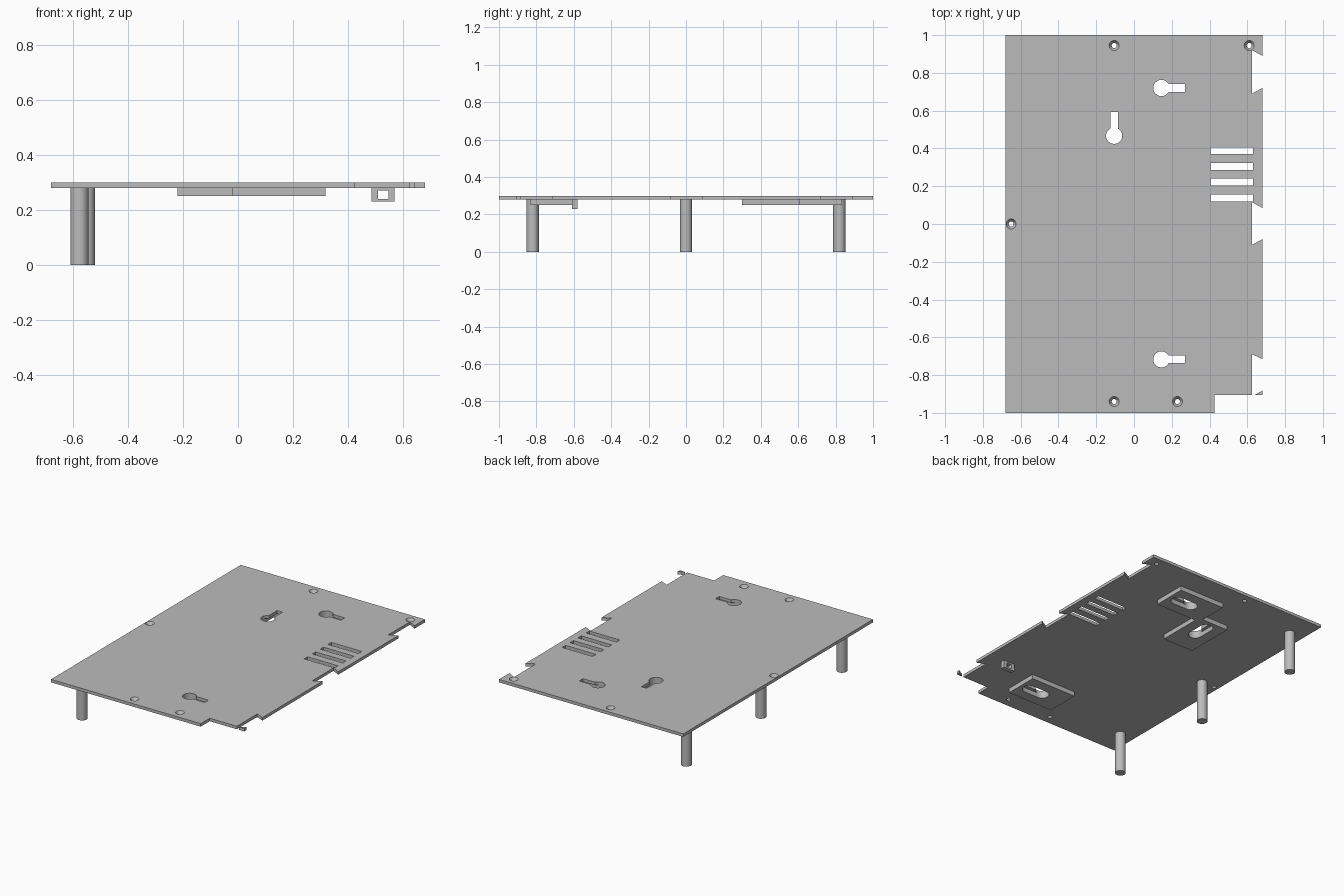
import bpy
import bmesh
from math import sin, cos, pi, radians, asin

cube = bpy.data.objects.get("Cube")
if cube:
    bpy.data.objects.remove(cube, do_unlink=True)

grey = bpy.data.materials.new("plain grey")
grey.use_nodes = True
grey.diffuse_color = (0.5, 0.5, 0.5, 1)
grey.node_tree.nodes["Principled BSDF"].inputs["Base Color"].default_value = (0.5, 0.5, 0.5, 1)

BOTTOM, TOP = 0.28, 0.30


def prism(name, points, z0, z1, top_points=None):
    """Solid between a lower outline and an upper outline."""
    bm = bmesh.new()
    low = [bm.verts.new((x, y, z0)) for x, y in points]
    high = [bm.verts.new((x, y, z1)) for x, y in (top_points or points)]
    bm.faces.new(low)
    bm.faces.new(high)
    n = len(low)
    for i in range(n):
        j = (i + 1) % n
        bm.faces.new((low[i], low[j], high[j], high[i]))
    bmesh.ops.recalc_face_normals(bm, faces=bm.faces)
    mesh = bpy.data.meshes.new(name)
    bm.to_mesh(mesh)
    bm.free()
    mesh.materials.append(grey)
    obj = bpy.data.objects.new(name, mesh)
    bpy.context.collection.objects.link(obj)
    return obj


def rect(x0, x1, y0, y1):
    return [(x0, y0), (x1, y0), (x1, y1), (x0, y1)]


def arc(x, y, r, start=0.0, sweep=2 * pi, steps=32, closed=True):
    n = steps if closed else steps - 1
    return [(x + r * cos(start + sweep * i / n), y + r * sin(start + sweep * i / n))
            for i in range(steps)]


def place(points, x, y, upright):
    """Move an outline made along +x, turning it to +y if upright."""
    return [(x - v, y + u) if upright else (x + u, y + v) for u, v in points]


def cut(target, cutters):
    for cutter in cutters:
        cutter.hide_render = True
        mod = target.modifiers.new("cut", 'BOOLEAN')
        mod.operation = 'DIFFERENCE'
        mod.solver = 'EXACT'
        mod.object = cutter
        bpy.context.view_layer.objects.active = target
        bpy.ops.object.modifier_apply(modifier=mod.name)
        bpy.data.objects.remove(cutter, do_unlink=True)


def smooth(obj):
    bpy.ops.object.select_all(action='DESELECT')
    obj.select_set(True)
    bpy.context.view_layer.objects.active = obj
    bpy.ops.object.shade_smooth_by_angle(angle=radians(30))


# Plate with dovetail notches along its left edge
IN, OUT = 0.625, 0.68
outline = [(-OUT, -1), (0.425, -1), (0.425, -0.905), (IN, -0.905),
           (IN, -0.69), (OUT, -0.715), (OUT, -0.08), (IN, -0.11),
           (IN, 0.115), (OUT, 0.085), (OUT, 0.72), (IN, 0.69),
           (IN, 0.92), (OUT, 0.89), (OUT, 1), (-OUT, 1)]
plate = prism("plate", outline, BOTTOM, TOP)

# Keyhole and screw head pocket outlines
R, HALF, REACH = 0.043, 0.02, 0.125
a = asin(HALF / R)
keyhole = arc(0, 0, R, a, 2 * pi - 2 * a, 28, False) + [(REACH, -HALF), (REACH, HALF)]
pocket = arc(0, 0, R, pi / 2, pi, 16, False) + arc(REACH - HALF, 0, R, -pi / 2, pi, 16, False)
hangers = [("front", 0.145, -0.717, False), ("back", 0.145, 0.72, False),
           ("middle", -0.105, 0.467, True)]

cutters = []
for name, x, y, upright in hangers:
    cutters.append(prism("keyhole_cutter", place(keyhole, x, y, upright), 0.2, 0.4))
    pad = prism(name + "_hanger_pad",
                place(rect(-0.167, 0.173, -0.115, 0.115), x, y, upright), 0.25, BOTTOM)
    cut(pad, [prism("pocket_cutter", place(pocket, x, y, upright), 0.2, 0.4)])
    smooth(pad)

# Countersunk screw holes
for x, y in [(-0.105, 0.945), (0.61, 0.945), (-0.65, 0), (-0.105, -0.94), (0.23, -0.94)]:
    cutters.append(prism("countersink_cutter", arc(x, y, 0.012), BOTTOM - 0.002, TOP + 0.002,
                         arc(x, y, 0.028)))

# Vent slots
for y in (0.137, 0.222, 0.305, 0.388):
    cutters.append(prism("vent_cutter", rect(0.405, 0.63, y - 0.018, y + 0.018), 0.2, 0.4))
cut(plate, cutters)
smooth(plate)

# Small wedge left at the corner
prism("corner_wedge", [(0.64, -0.905), (OUT, -0.905), (OUT, -0.882)], BOTTOM, TOP)

# Posts under the right edge
for name, x, y in [("front", -0.577, -0.82), ("middle", -0.553, 0), ("back", -0.577, 0.82)]:
    smooth(prism(name + "_post", arc(x, y, 0.033), 0, BOTTOM))

# Cable loop under the plate
loop = prism("cable_loop", rect(0.485, 0.57, -0.61, -0.58), 0.23, BOTTOM)
cut(loop, [prism("loop_cutter", rect(0.51, 0.547, -0.7, -0.5), 0.24, 0.27)])
